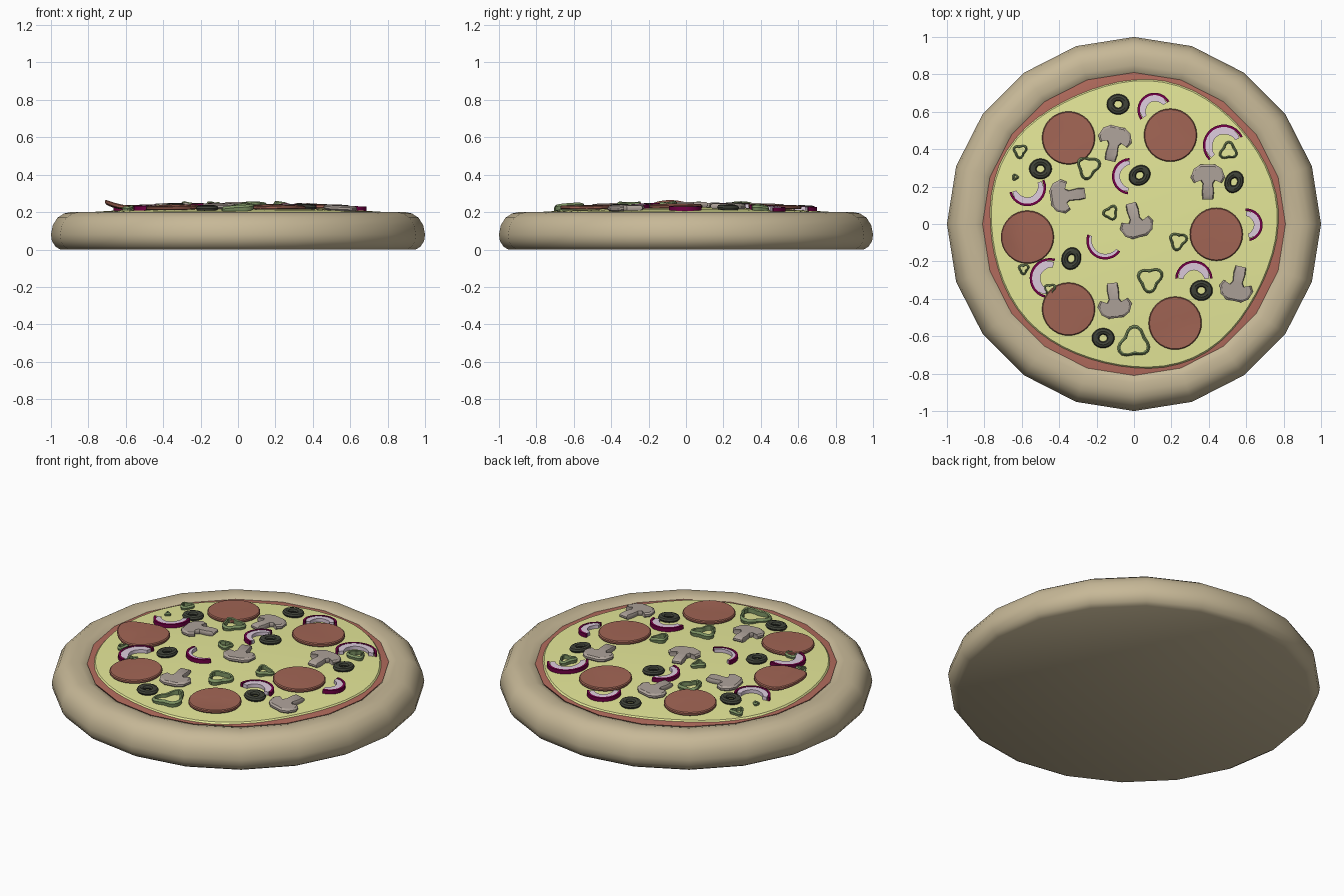
import bpy, bmesh, math, random
from math import sin, cos, radians, pi, hypot

if "Cube" in bpy.data.objects:
    bpy.data.objects.remove(bpy.data.objects["Cube"])
random.seed(4)

COL = {"crust": (.57, .48, .31), "sauce": (.45, .15, .11), "cheese": (.79, .81, .32),
       "pepperoni": (.36, .13, .09), "olive": (.05, .055, .04), "mushroom": (.42, .36, .32),
       "onion_skin": (.17, 0, .06), "onion_flesh": (.72, .6, .72), "pepper": (.21, .3, .13)}
MATS = {}
for key, c in COL.items():
    MATS[key] = bpy.data.materials.new(key)
    MATS[key].diffuse_color = (*c, 1)


def skin(name, loops, mat, ring=False):
    """Join closed loops of points with quads; cap the ends or join last to first."""
    bm = bmesh.new()
    vl = [[bm.verts.new(p) for p in lp] for lp in loops]
    n = len(vl[0])
    pairs = list(zip(vl, vl[1:])) + ([(vl[-1], vl[0])] if ring else [])
    for a, b in pairs:
        for i in range(n):
            j = (i + 1) % n
            bm.faces.new((a[i], a[j], b[j], b[i]))
    if not ring:
        bm.faces.new(vl[0][::-1])
        bm.faces.new(vl[-1])
    bmesh.ops.recalc_face_normals(bm, faces=bm.faces)
    me = bpy.data.meshes.new(name)
    bm.to_mesh(me)
    bm.free()
    me.materials.append(MATS[mat])
    ob = bpy.data.objects.new(name, me)
    bpy.context.collection.objects.link(ob)
    return ob


def circle(r, z, n, off=0):
    return [(r * cos(2 * pi * i / n + off), r * sin(2 * pi * i / n + off), z) for i in range(n)]


def surf(x, y):
    """Height of the gently domed cheese."""
    return .2 + .028 * (1 - min(1, hypot(x, y) / .79) ** 2)


# crust, a 20-sided dough disc with a rounded rim
skin("crust", [circle(r, z, 20) for r, z in [
    (.95, 0), (.975, .015), (.995, .045), (1, .08), (.99, .13), (.965, .17), (.93, .193),
    (.895, .2), (.85, .2), (.815, .19), (.79, .165)]], "crust")

# sauce
skin("sauce", [circle(.78, .15, 20), circle(.81, .19, 20), circle(.77, .195, 20)], "sauce")

# cheese with a wavy edge
loops = []
for f, dz in [(.98, -.03), (1.0, -.012), (.985, 0), (.85, 0), (.65, 0), (.4, 0), (.15, 0)]:
    lp = []
    for i in range(60):
        a = 2 * pi * i / 60
        r = f * (.775 + .01 * sin(5 * a + 1) + .008 * sin(3 * a - 1))
        lp.append((r * cos(a), r * sin(a), surf(r * cos(a), r * sin(a)) + dz))
    loops.append(lp)
skin("cheese", loops, "cheese")

# pepperoni slices: x, y, curl of the outer edge
for k, (cx, cy, curl) in enumerate([(-.35, .46, .004), (.195, .475, .006), (-.57, -.07, .04),
                                    (.44, -.055, .004), (-.35, -.455, .004), (.22, -.53, .01)]):
    loops = []
    for r, dz in [(.04, 0), (.09, 0), (.138, 0), (.142, .005), (.142, .015), (.137, .02),
                  (.09, .021), (.04, .021)]:
        loops.append([(cx + x, cy + y, surf(cx + x, cy + y) + dz + .002
                       + curl * max(0, (x * cx + y * cy) / hypot(cx, cy) / .142) ** 2)
                      for x, y, _ in circle(r, 0, 32)])
    skin(f"pepperoni_{k+1}", loops, "pepperoni")

# mushroom slices: x, y, direction of the stem; half outline is (across, along the stem)
HALF = [(.028, .105), (.032, .07), (.027, .02), (.04, .0), (.075, .015), (.092, -.015),
        (.075, -.06), (.04, -.083)]
OUT = HALF + [(-a, b) for a, b in reversed(HALF)]
for k, (cx, cy, d) in enumerate([(-.105, .44, -103), (-.365, .15, 8), (.395, .235, -90),
                                 (.01, .01, 105), (-.105, -.42, 97), (.55, -.33, 78)]):
    c, s = cos(radians(d)), sin(radians(d))
    loops = []
    for f, dz in [(.9, .0), (1, .008), (1, .019), (.88, .027)]:
        lp = []
        for a, b in OUT:
            x, y = cx + f * (b * c - a * s), cy + f * (b * s + a * c)
            lp.append((x, y, surf(x, y) + dz))
        loops.append(lp)
    skin(f"mushroom_{k+1}", loops, "mushroom")


def arc(name, cx, cy, a0, a1, r_in, r_out, lo, hi, mat, n=14):
    """Curved strip with a rectangular section resting on the cheese."""
    loops = []
    for i in range(n + 1):
        t = i / n
        a = radians(a0 + (a1 - a0) * t)
        mid = (r_in + r_out) / 2
        w = (r_out - r_in) / 2 * (.6 + .4 * min(1, 4 * t, 4 * (1 - t)))
        ri, ro = (mid - w, mid + w) if mat == "onion_flesh" else (r_in, r_out)
        lp = []
        for r, dz in [(ri, lo), (ro, lo), (ro, hi), (ri, hi)]:
            x, y = cx + r * cos(a), cy + r * sin(a)
            lp.append((x, y, surf(x, y) + dz))
        loops.append(lp)
    skin(name, loops, mat)


# red onion strips: x, y, radius, start and end angle, flesh width
for k, (x, y, r, a0, a1, w) in enumerate([
        (.11, .61, .092, 30, 215, .035), (.48, .42, .112, 25, 225, .04),
        (-.57, .195, .1, 195, 385, .035), (-.02, .255, .098, 92, 262, .03),
        (-.155, -.09, .1, 160, 325, .018), (.32, -.295, .1, 2, 178, .04),
        (.6, -.005, .088, -78, 92, .035), (-.45, -.29, .108, 75, 255, .045)]):
    arc(f"onion_flesh_{k+1}", x, y, a0, a1, r - .012 - w, r - .01, 0, .02, "onion_flesh")
    arc(f"onion_skin_{k+1}", x, y, a0, a1, r - .013, r, -.002, .022, "onion_skin")

# olive rings: x, y, slight squash and turn
for k, (cx, cy, q, d) in enumerate([(-.085, .64, .9, 0), (-.5, .295, .9, 0), (.03, .26, .85, 35),
                                    (.535, .225, .8, 65), (-.335, -.185, .85, 70),
                                    (.36, -.355, .9, 0), (-.165, -.61, .88, 0)]):
    c, s = cos(radians(d)), sin(radians(d))
    loops = []
    for i in range(24):
        a = 2 * pi * i / 24
        lp = []
        for j in range(8):
            b = 2 * pi * j / 8
            r = .041 + .02 * cos(b)
            u, v = r * cos(a), r * sin(a) * q
            x, y = cx + u * c - v * s, cy + u * s + v * c
            lp.append((x, y, surf(x, y) + .012 + .015 * sin(b)))
        loops.append(lp)
    skin(f"olive_{k+1}", loops, "olive", ring=True)

# green pepper rings, rounded triangles: x, y, size, turn
for k, (cx, cy, sz, d) in enumerate([
        (-.61, .39, .032, 30), (-.245, .305, .055, 140), (.505, .39, .042, -30),
        (-.125, .06, .034, 60), (.235, -.09, .042, 20), (.085, -.295, .06, 30),
        (0, -.635, .076, 90), (-.59, -.24, .024, 30), (-.45, -.35, .028, 150),
        (-.635, .25, .013, 0)]):
    tilt = random.uniform(-.15, .15)
    loops = []
    for i in range(24):
        a = 2 * pi * i / 24
        r = sz * (1 + .2 * cos(3 * (a - radians(d))) + .05 * sin(2 * a))
        w = .006 + .1 * sz
        lp = []
        for dr, dz in [(-w, 0), (0, -.003), (.004, .018), (-w * .4, .03), (-w, .026)]:
            x, y = cx + (r + dr) * cos(a), cy + (r + dr) * sin(a)
            h = dz * min(1, .5 + sz * 10)
            lp.append((x, y, surf(x, y) + h + tilt * (x - cx) + .003 * sin(2 * a + k)))
        loops.append(lp)
    skin(f"green_pepper_{k+1}", loops, "pepper", ring=True)

# smooth shading with crisp edges
bpy.ops.object.select_all(action='SELECT')
bpy.context.view_layer.objects.active = bpy.data.objects["crust"]
bpy.ops.object.shade_smooth_by_angle(angle=radians(35))

for m in bpy.data.materials:
    if m.users and not m.is_grease_pencil:
        m.use_nodes = True
        m.node_tree.nodes["Principled BSDF"].inputs["Base Color"].default_value = m.diffuse_color
